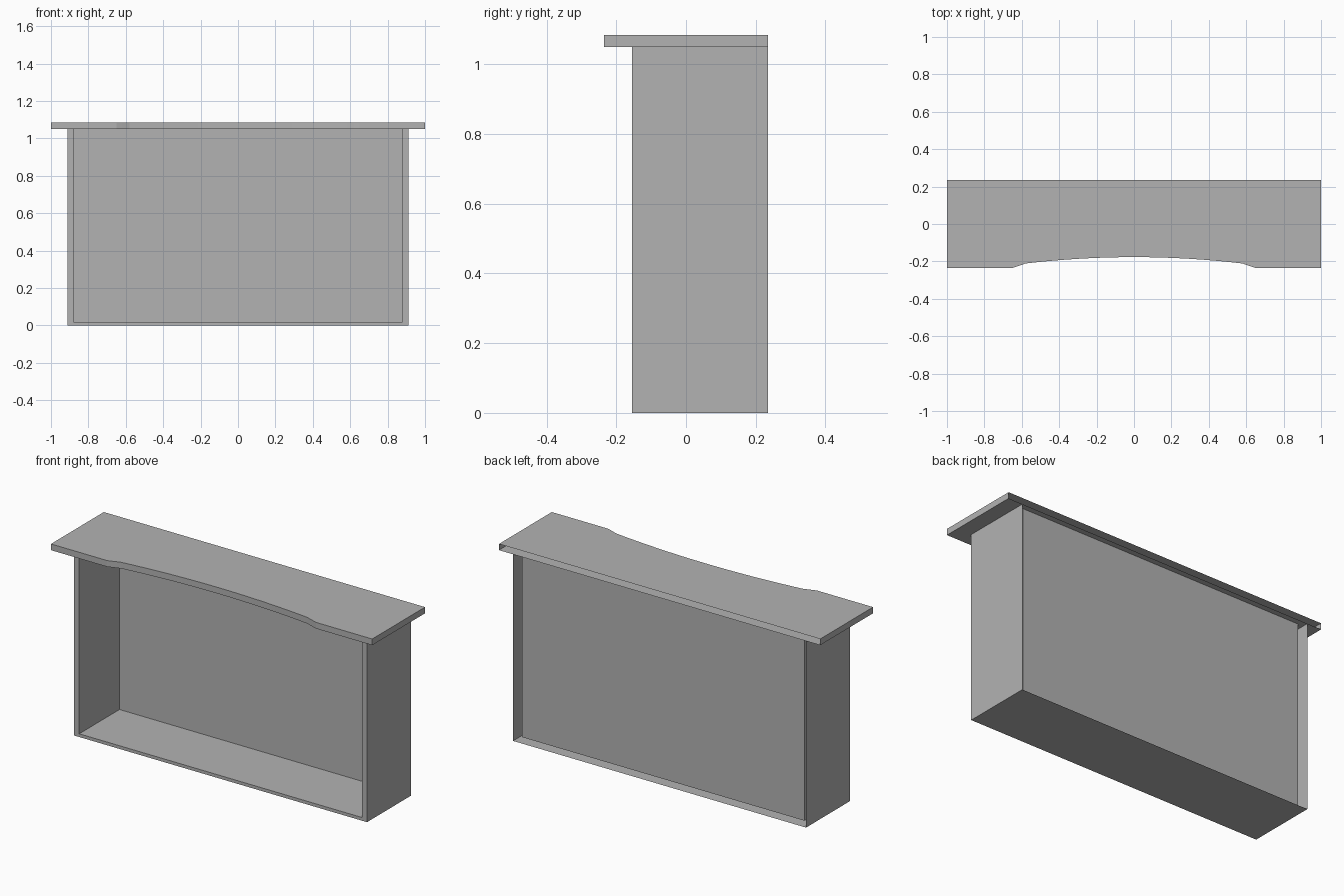
import bpy, bmesh

if "Cube" in bpy.data.objects:
    bpy.data.objects.remove(bpy.data.objects["Cube"])

grey = bpy.data.materials.new("plain grey")
grey.diffuse_color = (0.45, 0.45, 0.45, 1)
grey.use_nodes = True
grey.node_tree.nodes["Principled BSDF"].inputs["Base Color"].default_value = grey.diffuse_color


def build(name, fill):
    bm = bmesh.new()
    fill(bm)
    bmesh.ops.remove_doubles(bm, verts=bm.verts, dist=1e-5)
    bmesh.ops.recalc_face_normals(bm, faces=bm.faces)
    me = bpy.data.meshes.new(name)
    bm.to_mesh(me)
    bm.free()
    me.materials.append(grey)
    ob = bpy.data.objects.new(name, me)
    bpy.context.collection.objects.link(ob)


def face(bm, pts):
    bm.faces.new([bm.verts.new(p) for p in pts])


FRONT, BACK, PANEL, TOP = -0.155, 0.235, 0.203, 1.05


def u_path(half, low, y):
    # U-shaped section: left wall, floor, right wall
    return [(-half, y, TOP), (-half, y, low), (half, y, low), (half, y, TOP)]


def fill_box(bm):
    # outer skin, front rim and inner lining, open at the rear
    loops = [u_path(0.912, 0, BACK), u_path(0.912, 0, FRONT),
             u_path(0.88, 0.018, FRONT), u_path(0.88, 0.018, PANEL)]
    for a, b in zip(loops, loops[1:]):
        for i in range(3):
            face(bm, [a[i], a[i + 1], b[i + 1], b[i]])
    # recessed back panel
    face(bm, loops[-1])


def fill_top(bm):
    # slab outline with a shallow curved cut in the front, open at the rear
    n = 16
    arc = [(0.58 * (2 * i / n - 1)) for i in range(n + 1)]
    curve = [(x, -0.211 + 0.034 * (1 - (x / 0.58) ** 2)) for x in arc]
    outline = ([(-1, BACK), (-1, -BACK), (-0.65, -BACK), (-0.62, -0.225)] + curve
               + [(0.62, -0.225), (0.65, -BACK), (1, -BACK), (1, BACK)])
    for z in (TOP, 1.085):
        face(bm, [(x, y, z) for x, y in outline])
    for (x0, y0), (x1, y1) in zip(outline, outline[1:]):
        face(bm, [(x0, y0, TOP), (x1, y1, TOP), (x1, y1, 1.085), (x0, y0, 1.085)])


build("open_box", fill_box)
build("counter_top", fill_top)
